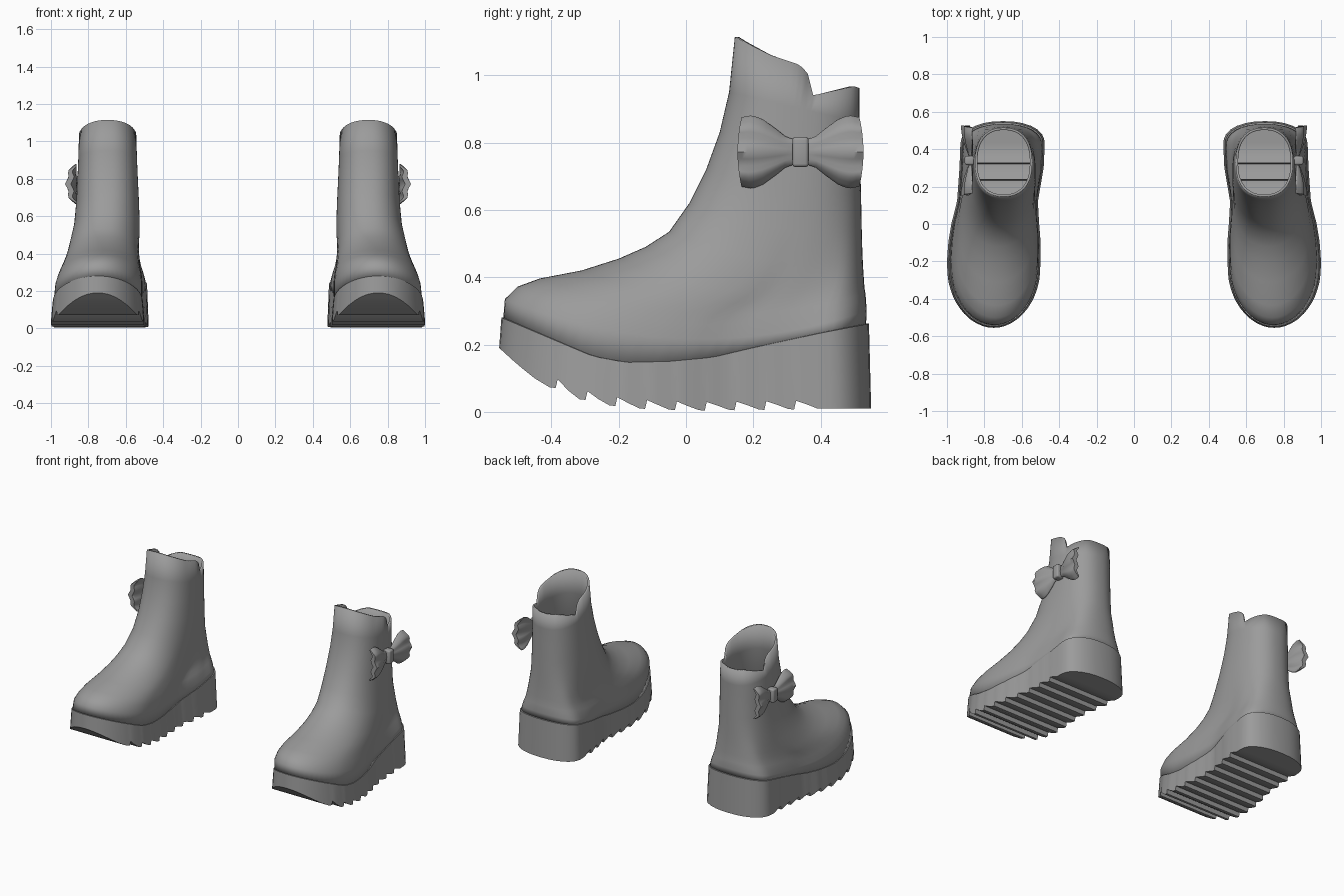
import bpy, bmesh, math

if "Cube" in bpy.data.objects:
    bpy.data.objects.remove(bpy.data.objects["Cube"])

grey = bpy.data.materials.new("grey_leather")
grey.diffuse_color = (0.33, 0.33, 0.33, 1)
grey.use_nodes = True
grey.node_tree.nodes["Principled BSDF"].inputs["Base Color"].default_value = grey.diffuse_color


def interp(table, t):
    """Piecewise linear lookup."""
    if t <= table[0][0]:
        return table[0][1]
    for (a, va), (b, vb) in zip(table, table[1:]):
        if t <= b:
            return va + (vb - va) * (t - a) / (b - a)
    return table[-1][1]


def make(name, verts, faces, angle=40, merge=True):
    me = bpy.data.meshes.new(name)
    me.from_pydata(verts, [], faces)
    if merge:
        bm = bmesh.new()
        bm.from_mesh(me)
        bmesh.ops.remove_doubles(bm, verts=bm.verts, dist=1e-5)
        bm.to_mesh(me)
        bm.free()
    ob = bpy.data.objects.new(name, me)
    bpy.context.collection.objects.link(ob)
    me.materials.append(grey)
    bpy.ops.object.select_all(action='DESELECT')
    ob.select_set(True)
    bpy.context.view_layer.objects.active = ob
    bpy.ops.object.shade_smooth_by_angle(angle=math.radians(angle))
    return ob


def pair(ob):
    """Second boot by mirroring over x = 0."""
    ob.modifiers.new("pair", 'MIRROR')


def loft(rings):
    n = len(rings[0])
    verts = [p for r in rings for p in r]
    faces = [(j * n + i, j * n + (i + 1) % n, (j + 1) * n + (i + 1) % n, (j + 1) * n + i)
             for j in range(len(rings) - 1) for i in range(n)]
    return verts, faces


# Footprint: half width and centre line along the length
Y0, Y1 = -0.555, 0.55
HALF = [(-.55, .235), (-.3, .246), (-.2, .25), (-.1, .247), (0, .235), (.12, .216), (.3, .225), (.5, .226)]
MID = [(-.2, .75), (0, .742), (.12, .73), (.3, .708), (.5, .70)]
WELT = [(-.555, .28), (-.4, .215), (-.28, .165), (-.18, .147), (-.05, .15), (.08, .162),
        (.2, .19), (.4, .233), (.55, .262)]
SOLE = [(-.555, .19), (-.5, .14), (-.45, .10), (-.4, .07), (-.31, .035), (-.22, .018), (-.13, .01), (0, .005), (.55, .012)]


def plan(y):
    f = min(1, max(0, (y - Y0) / 0.3))
    b = min(1, max(0, (Y1 - y) / 0.13))
    return interp(HALF, y) * math.sqrt(1 - (1 - f) ** 2) * (1 - (1 - b) ** 2.4) ** (1 / 2.2)


# Sole: side wall with a saw-tooth tread and a narrow welt lip
stations = [(y, interp(SOLE, y)) for y in (Y0, -.552, -.545, -.53, -.51, -.48, -.45, -.42)]
for k in range(9):
    tip = -.405 + .0885 * k
    low = interp(SOLE, tip)
    stations += [(tip, low), (tip + .018, low - .002), (tip + .024, low + .024),
                 (tip + .055, interp(SOLE, tip + .055) + .013)]
stations += [(y, .01) for y in (.39, .43, .455, .48, .505, .525, .54, .547, Y1)]


def sole_ring(sx, sy, top):
    right, left = [], []
    for y, z in stations:
        zz = interp(WELT, y) if top else z
        c, w = interp(MID, y), plan(y) * sx
        right.append((c + w, y * sy, zz))
        left.append((c - w, y * sy, zz))
    return right + left[::-1]


verts, faces = loft([sole_ring(1, 1, False), sole_ring(.96, .988, True), sole_ring(.92, .965, True)])
n = len(stations)
faces += [(i, 2 * n - 1 - i, 2 * n - 2 - i, i + 1) for i in range(n - 1)]
bm_faces = [f for f in faces if len(set(verts[i] for i in f)) > 2]
sole = make("sole", verts, bm_faces, 30)
pair(sole)

# Upper: tilted rings from welt to rim (front y, front z, back y, back z, half width, sag)
RINGS = [(-.538, .335, .536, .30, .233, .10), (-.50, .372, .535, .33, .226, .09),
         (-.435, .396, .533, .35, .218, .08), (-.31, .42, .53, .37, .208, .07),
         (-.20, .455, .528, .40, .200, .07), (-.12, .49, .526, .43, .192, .06),
         (-.05, .535, .524, .47, .186, .05), (.01, .62, .522, .54, .176, .03),
         (.06, .72, .52, .64, .168, .01), (.10, .83, .517, .75, .162, 0),
         (.128, .95, .515, .86, .157, 0)]
RIM = [(.14, 1.117), (.17, 1.10), (.25, 1.06), (.34, 1.03), (.365, 1.0), (.378, .94), (.5, .967), (.52, .96)]
N = 72


def upper_ring(yf, zf, yb, zb, w, sag, kind=""):
    pts = []
    blend = min(1, max(0, (zf - .30) / .35))
    for i in range(N):
        a = 2 * math.pi * i / N
        u = (1 - math.cos(a)) / 2
        side = 1 if math.sin(a) >= 0 else -1
        y, yp = yf + (yb - yf) * u, Y0 + (Y1 - Y0) * u
        oval = (1 - abs(math.cos(a)) ** 2.4) ** (1 / 2.3)
        h = w * ((1 - blend) * plan(yp) / .25 + blend * oval)
        c = (1 - blend) * interp(MID, yp) + blend * .697
        z = zf + (zb - zf) * u - sag * math.sin(a) ** 2
        if kind == "welt":
            z = interp(WELT, yp) - .006
        elif kind == "rim":
            z = interp(RIM, y)
        pts.append((c + side * h, y, z))
    return pts


rings = [upper_ring(-.543, .28, .535, .26, .2365, 0, "welt")]
rings += [upper_ring(*r) for r in RINGS]
rings.append(upper_ring(.145, 1.117, .515, .96, .153, 0, "rim"))
upper = make("boot_upper", *loft(rings), 45, False)
wall = upper.modifiers.new("wall", 'SOLIDIFY')
wall.thickness, wall.offset = .013, -1
pair(upper)

# Bow loops: rippled pillows fanning out from the knot on the outer side
H = [(0, .038), (.15, .045), (.35, .07), (.6, .098), (.8, .109), (1, .103)]
M, K = 12, 16


def bow_loop(name, s):
    rings = []
    for j in range(M + 1):
        u = j / M
        ring = []
        for i in range(2 * K):
            a = math.pi * i / K
            v = math.cos(a)
            thick = (.010 + .012 * math.sin(math.pi * min(1, u * .85))) * math.sin(a)
            ripple = .008 * u * math.cos(3 * math.pi * v)
            bulge = .03 * (1 - v * v) * u
            y = .34 + s * (.02 + .155 * u + .012 * u * (1 - v * v))
            ring.append((.872 + bulge + ripple + thick, y, .772 + v * interp(H, u)))
        rings.append(ring if s < 0 else ring[::-1])
    verts, faces = loft(rings)
    faces.append(tuple(range(M * 2 * K, (M + 1) * 2 * K)))
    faces.append(tuple(range(2 * K))[::-1])
    ob = make(name, verts, faces, 50)
    bm = bmesh.new()
    bm.from_mesh(ob.data)
    bmesh.ops.recalc_face_normals(bm, faces=bm.faces)
    bm.to_mesh(ob.data)
    bm.free()
    pair(ob)


bow_loop("bow_loop_front", -1)
bow_loop("bow_loop_back", 1)

# Bow knot: softened block
bm = bmesh.new()
bmesh.ops.create_cube(bm, size=1)
for v in bm.verts:
    v.co = (.88 + v.co.x * .05, .34 + v.co.y * .048, .772 + v.co.z * .09)
bmesh.ops.bevel(bm, geom=bm.edges[:], offset=.01, segments=3, affect='EDGES', profile=.5)
tmp = bpy.data.meshes.new("knot_shape")
bm.to_mesh(tmp)
bm.free()
knot = make("bow_knot", [tuple(v.co) for v in tmp.vertices], [tuple(p.vertices) for p in tmp.polygons], 40)
bpy.data.meshes.remove(tmp)
pair(knot)
